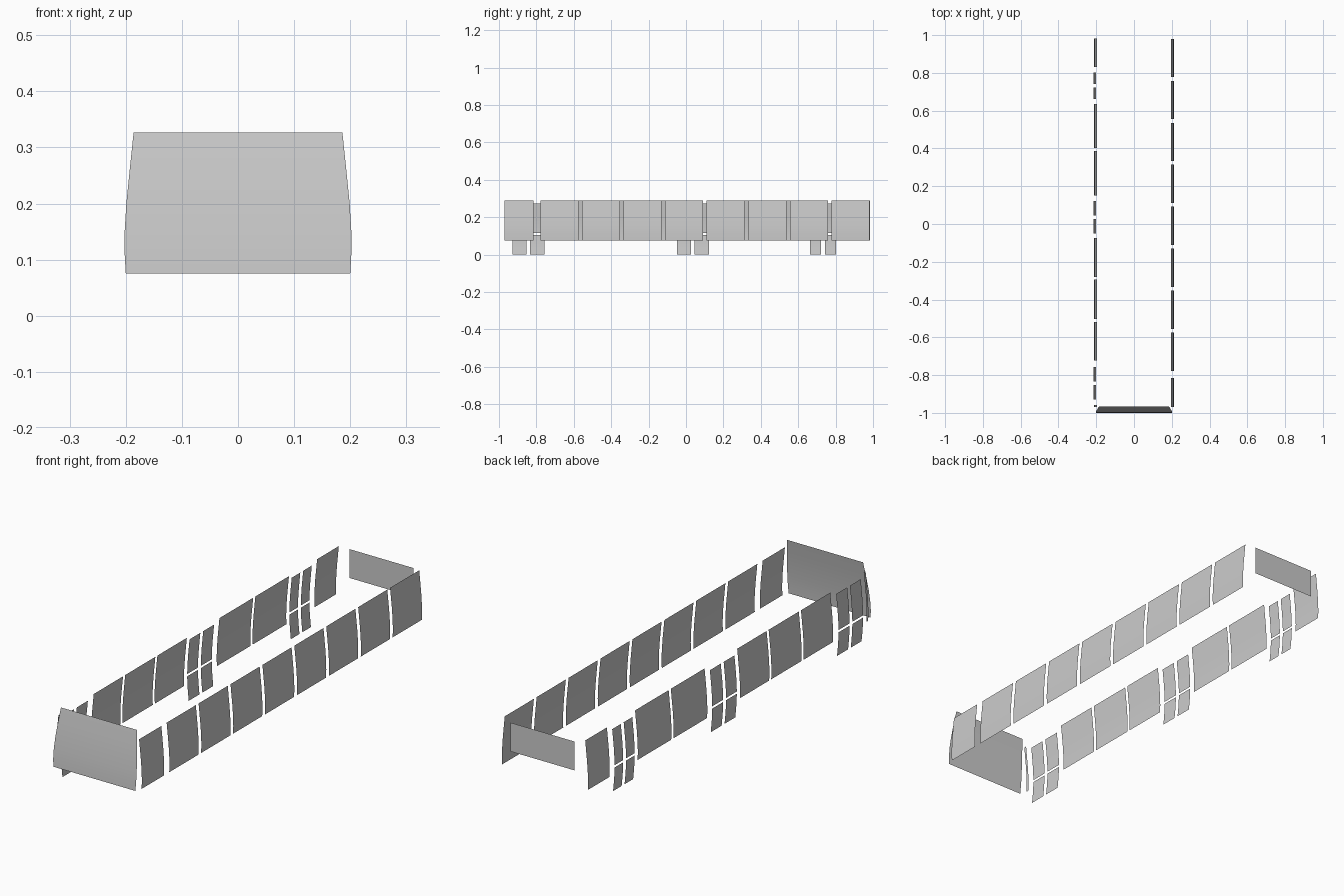
import bpy
import bmesh
from mathutils import Vector

old = bpy.data.objects.get("Cube")
if old:
    bpy.data.objects.remove(old, do_unlink=True)

glass = bpy.data.materials.new("grey glass")
glass.use_nodes = True
COLOUR = (0.6, 0.6, 0.6, 1)
glass.diffuse_color = COLOUR
glass.node_tree.nodes["Principled BSDF"].inputs["Base Color"].default_value = COLOUR


def lerp_profile(profile, z):
    """Offset at height z along a list of (z, offset) points."""
    for (z0, a), (z1, b) in zip(profile, profile[1:]):
        if z <= z1:
            return a + (b - a) * (z - z0) / (z1 - z0)
    return profile[-1][1]


def sheet(name, rows, outward):
    """Thin pane lofted through rows of (left point, right point)."""
    bm = bmesh.new()
    loops = [[bm.verts.new(p) for p in row] for row in rows]
    for low, high in zip(loops, loops[1:]):
        face = bm.faces.new((low[0], low[1], high[1], high[0]))
        face.normal_update()
        if face.normal.dot(Vector(outward)) < 0:
            face.normal_flip()
        face.smooth = True
    mesh = bpy.data.meshes.new(name)
    bm.to_mesh(mesh)
    bm.free()
    mesh.materials.append(glass)
    obj = bpy.data.objects.new(name, mesh)
    bpy.context.collection.objects.link(obj)


# Body section: half width against height
BODY = [(0, .203), (.04, .207), (.075, .2095), (.11, .2105), (.15, .2095),
        (.2, .206), (.245, .2015), (.29, .197)]


def side_pane(name, side, y0, y1, z0, z1, out=0.0):
    heights = [z0] + [z for z, _ in BODY if z0 < z < z1] + [z1]
    rows = []
    for z in heights:
        x = side * (lerp_profile(BODY, z) + out)
        rows.append(((x, y0, z), (x, y1, z)))
    sheet(name, rows, (side, 0, 0))


SILL, HEAD = .075, .29

# Left side windows: a short front one, then eight equal ones
side_pane("left_window_front", 1, -.97, -.815, SILL, HEAD)
for i in range(8):
    y = -.778 + i * .2222
    side_pane(f"left_window_{i + 1}", 1, y, y + .203, SILL, HEAD)

# Right side windows, between the doors
RIGHT = [(-.969, -.957), (-.723, -.519), (-.504, -.294), (-.28, -.075),
         (.152, .387), (.402, .636), (.832, .983)]
for i, (y0, y1) in enumerate(RIGHT):
    side_pane(f"right_window_{i + 1}", -1, y0, y1, SILL, HEAD)

# Double doors with an upper and a lower pane in each leaf
LEAVES = [(-.928, -.853), (-.834, -.757), (-.049, .026),
          (.046, .122), (.662, .722), (.742, .802)]
for i, (y0, y1) in enumerate(LEAVES):
    side_pane(f"door_lower_pane_{i + 1}", -1, y0, y1, 0, .106, .003)
    side_pane(f"door_upper_pane_{i + 1}", -1, y0, y1, .116, .272, .003)

# Windscreen: (height, half width, depth)
SCREEN = [(.075, .2, -1), (.11, .202, -.998), (.15, .202, -.994),
          (.2, .199, -.988), (.26, .193, -.979), (.327, .186, -.967)]
sheet("windscreen", [((-x, y, z), (x, y, z)) for z, x, y in SCREEN], (0, -1, 0))

# Rear window
sheet("rear_window", [((-.156, 1, z), (.156, 1, z)) for z in (.154, .281)], (0, 1, 0))
